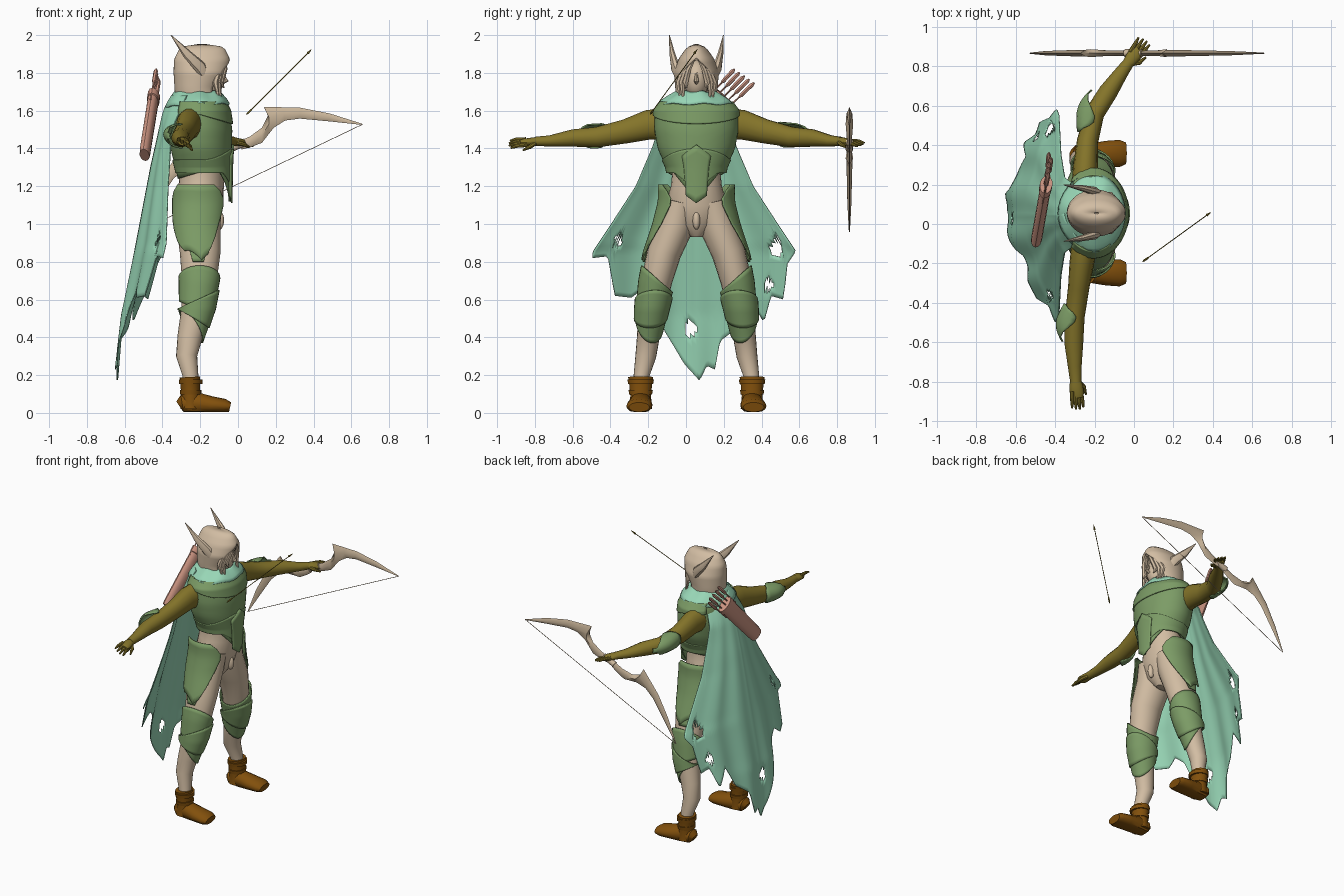
import bpy, bmesh, math, random
from mathutils import Vector as V

if "Cube" in bpy.data.objects:
    bpy.data.objects.remove(bpy.data.objects["Cube"])

random.seed(4)
CY = 0.055                       # body symmetry plane
pi, sin, cos = math.pi, math.sin, math.cos


def material(name, hexa):
    m = bpy.data.materials.new(name)
    c = [int(hexa[i:i + 2], 16) / 255 for i in (0, 2, 4)]
    m.diffuse_color = [*[((k + .055) / 1.055) ** 2.4 for k in c], 1]
    m.use_nodes = True
    m.node_tree.nodes["Principled BSDF"].inputs["Base Color"].default_value = m.diffuse_color
    return m


TAN = material("tan", "D2BDA3")
GREEN = material("leaf green", "7C9C66")
OLIVE = material("olive", "85752A")
BROWN = material("boot brown", "82500C")
MINT = material("mint", "98D6B6")
SALMON = material("salmon", "CF9784")
WOOD = material("bow wood", "CDB89C")


def build(name, verts, faces, mat, thick=0.0, angle=40):
    me = bpy.data.meshes.new(name)
    me.from_pydata([tuple(v) for v in verts], [], faces)
    bm = bmesh.new()
    bm.from_mesh(me)
    bmesh.ops.remove_doubles(bm, verts=bm.verts, dist=0.0004)
    bmesh.ops.recalc_face_normals(bm, faces=bm.faces)
    bm.to_mesh(me)
    bm.free()
    me.shade_smooth()
    me.set_sharp_from_angle(angle=math.radians(angle))
    me.materials.append(mat)
    ob = bpy.data.objects.new(name, me)
    bpy.context.collection.objects.link(ob)
    if thick:
        md = ob.modifiers.new("thickness", 'SOLIDIFY')
        md.thickness, md.offset = thick, 0
    return ob


def table(rows, k):
    """Linear lookup in rows of (key, value, ...); clamped at the ends."""
    rows = sorted(rows)
    if k <= rows[0][0]:
        return rows[0][1:]
    for a, b in zip(rows, rows[1:]):
        if k <= b[0]:
            t = (k - a[0]) / (b[0] - a[0])
            return [p + (q - p) * t for p, q in zip(a[1:], b[1:])]
    return rows[-1][1:]


def shell(name, f, nu, nv, mat, thick=0.008, keep=None):
    """Sheet from f(u, v) with u, v in 0..1."""
    vs = [V(f(i / nu, j / nv)) for j in range(nv + 1) for i in range(nu + 1)]
    w = nu + 1
    fs = [(j * w + i, j * w + i + 1, j * w + w + i + 1, j * w + w + i) for j in range(nv) for i in range(nu)]
    if keep:
        fs = [q for q in fs if keep(sum((vs[k] for k in q), V()) / 4)]
    return build(name, vs, fs, mat, thick)


def tube(name, pts, radii, mat, n=14, floor=None):
    """Capped tube; each radius is a number or (horizontal, vertical / x, y)."""
    pts = [V(p) for p in pts]
    ax = pts[-1] - pts[0]
    ref = V((0, 0, 1)) if abs(ax.normalized().z) < .8 else V((0, 1, 0))
    vs = []
    for i, p in enumerate(pts):
        t = (pts[min(i + 1, len(pts) - 1)] - pts[max(i - 1, 0)]).normalized()
        a = ref.cross(t).normalized()
        b = t.cross(a)
        r = radii[i] if isinstance(radii[i], tuple) else (radii[i],) * 2
        for k in range(n):
            q = p + a * r[0] * cos(2 * pi * k / n) + b * r[1] * sin(2 * pi * k / n)
            if floor is not None:
                q.z = max(q.z, floor)
            vs.append(q)
    fs = [(j * n + k, j * n + (k + 1) % n, j * n + n + (k + 1) % n, j * n + n + k)
          for j in range(len(pts) - 1) for k in range(n)]
    fs += [tuple(range(n)), tuple(range(len(vs) - n, len(vs)))]
    return build(name, vs, fs, mat)


def ball(name, c, r, mat):
    zs = [sin(-pi / 2 + pi * k / 10) for k in range(11)]
    return tube(name, [(c[0], c[1], c[2] + r[2] * z) for z in zs],
                [(r[0] * max((1 - z * z), 1e-6) ** .5, r[1] * max((1 - z * z), 1e-6) ** .5) for z in zs], mat, 16)


# ---- body under the armour
body = [(.93, -.2, .05, .03), (.99, -.2, .1, .11), (1.1, -.205, .128, .165), (1.2, -.195, .12, .135),
        (1.3, -.19, .115, .125), (1.5, -.2, .12, .17), (1.61, -.2, .1, .16), (1.67, -.2, .06, .07), (1.78, -.19, .05, .05)]
tube("body", [(b[1], CY, b[0]) for b in body], [b[2:] for b in body], TAN, 24)
ball("groin", (-.098, CY, 1.02), (.024, .02, .05), TAN)

# ---- torso armour: (z, centre x, rx, ry)
chest = [(1.1, -.165, .12, .12), (1.2, -.175, .13, .135), (1.3, -.185, .142, .155), (1.4, -.195, .157, .2),
         (1.5, -.2, .165, .218), (1.6, -.205, .155, .215), (1.66, -.21, .13, .17)]


def armour(name, lo, hi, off, t0=-pi, t1=pi, nu=48, nv=14):
    def f(u, v):
        t = t0 + (t1 - t0) * u
        z = lo(t) + (hi(t) - lo(t)) * v
        cx, rx, ry = table(chest, z)
        return cx + (rx + off) * cos(t), CY + (ry + off) * sin(t), z
    shell(name, f, nu, nv, GREEN, 0.01)


armour("breastplate", lambda t: 1.28 - .16 * max(0, 1 - abs(t) / .95) - .04 * max(0, -cos(t)), lambda t: 1.645, 0)
armour("shoulder_mantle", lambda t: 1.58 - .05 * max(0, cos(t)), lambda t: 1.645, .009, -2.3, 2.3)
armour("waist_band", lambda t: 1.27 - .09 * max(0, 1 - abs(t) / .8), lambda t: 1.34 + .06 * max(0, cos(t)) ** 2, .006)
armour("front_tab", lambda t: 1.11 + .1 * abs(t), lambda t: 1.42 - .15 * abs(t), .012, -.4, .4, 10, 8)


# ---- mint collar and tattered cape
def collar(u, v):
    t = 2 * pi * u
    back = max(0, -cos(t))
    return (-.205 + (.158 + .02 * back - .055 * v) * cos(t), CY + (.198 - .1 * v) * sin(t),
            1.635 - .015 * back + (.065 + .02 * back) * v ** .8 + .005 * sin(7 * t))


shell("collar", collar, 36, 5, MINT)
half = [(1.68, .13), (1.5, .19), (1.4, .225), (1.2, .31), (1.0, .44), (.85, .54)]
mid_x = [(1.7, -.34), (1.6, -.395), (1.3, -.465), (.52, -.62), (.17, -.65)]
edge_x = [(1.68, -.27), (1.5, -.35), (1.2, -.37), (.9, -.38), (.6, -.45), (.17, -.6)]
hem = [(-1, .82), (-.85, .83), (-.78, .62), (-.62, .61), (-.5, .66), (-.38, .6), (-.3, .44), (-.1, .26), (.05, .17),
       (.12, .25), (.2, .23), (.25, .38), (.42, .45), (.55, .6), (.68, .48), (.75, .62), (.88, .6), (.9, .78), (1, .86)]
holes = [(.48, .87, .035), (.025, .45, .028), (-.355, .91, .022), (.44, .68, .02)]


def cape(u, v):
    s = 2 * u - 1
    z = 1.68 + (table(hem, s)[0] - 1.68) * v
    e, m = table(edge_x, z)[0], table(mid_x, z)[0]
    return (e + (m - e) * (.6 * (1 - s * s) + .4 * (1 - abs(s))) + .012 * v * cos(s * 15) * (1 - s * s),
            .045 + s * table(half, z)[0], z)


shell("cape", cape, 90, 44, MINT, .006,
      lambda c: all((c.y - h[0]) ** 2 + ((c.z - h[1]) * .7) ** 2 > h[2] ** 2 for h in holes))

# ---- head, hood, hair and ears
ball("face", (-.165, CY, 1.765), (.09, .068, .105), TAN)
tube("nose", [(-.085, CY, 1.80), (-.062, CY, 1.755), (-.085, CY, 1.745)], [.006, .013, .008], TAN, 8)
hood_rows = [(1.65, -.215, .11, .1), (1.72, -.215, .115, .106), (1.8, -.195, .14, .113), (1.87, -.19, .143, .09),
             (1.92, -.19, .118, .055), (1.945, -.19, .085, .024), (1.948, -.19, .01, .004)]
opening = [(1.65, .85), (1.75, .85), (1.82, .6), (1.88, 0)]


def hood(u, v):
    z = 1.65 + .298 * v
    w = table(opening, z)[0]
    cx, rx, ry = table(hood_rows, z)
    t = w + (2 * pi - 2 * w) * u
    return cx + rx * cos(t), CY + ry * sin(t), z


shell("hood", hood, 36, 22, TAN, .012)
for sd in (-1, 1):
    for k, (s, z1) in enumerate([(.05, 1.72), (.068, 1.63), (.085, 1.65)]):
        tube("hair_strand", [(-.065 - .01 * k, CY + sd * .012, 1.87), (-.07 - .015 * k, CY + sd * s * .8, 1.82),
                             (-.09 - .015 * k, CY + sd * (s + .008), 1.75), (-.075 - .012 * k, CY + sd * s, z1)],
             [.006, .014, .016, .003], TAN, 6)
    tube("ear", [(-.165, CY + sd * .09, 1.765), (-.2, CY + sd * .112, 1.83), (-.27, CY + sd * .128, 1.9),
                 (-.355, CY + sd * .143, 2.0)], [(.014, .02), (.022, .033), (.015, .024), (.002, .002)], TAN, 8)

# ---- legs: (z, sideways, centre x, rx, ry)
leg = [(1.12, .085, -.205, .12, .095), (1.0, .11, -.21, .118, .1), (.85, .17, -.2, .108, .09), (.7, .21, -.205, .092, .082),
       (.55, .235, -.22, .08, .072), (.4, .255, -.255, .066, .06), (.3, .268, -.272, .056, .055),
       (.2, .29, -.252, .042, .042), (.1, .295, -.25, .04, .04)]


def leg_plate(name, sd, lo, hi, wide, off, flare=0.0, mid=pi / 2):
    """Plate on the leg; angle 0 is forward, pi/2 is the outside."""
    def f(u, v):
        t = mid + (2 * u - 1) * wide(v)
        z = lo(t) + (hi(t) - lo(t)) * v
        s, cx, rx, ry = table(leg, z)
        o = off + flare * v
        return cx + (rx + o) * cos(t), CY + sd * (s + (ry + o) * sin(t)), z
    shell(name, f, 28, 10, GREEN, 0.008)


for sd in (-1, 1):
    tube("leg", [(r[2], CY + sd * r[1], r[0]) for r in leg], [r[3:] for r in leg], TAN, 20)
    leg_plate("thigh_plate", sd, lambda t: .81 + .05 * abs(sin(2.5 * (t - 1.5))), lambda t: 1.21,
              lambda v: table([(0, .5), (.15, .8), (.4, 1.05), (.75, 1.35), (.85, 1.25), (1, .75)], v)[0], .02, 0, 1.75)
    leg_plate("thigh_under_plate", sd, lambda t: .8, lambda t: 1.0, lambda v: .25 + .5 * v, .012, 0, 1.65)
    leg_plate("knee_upper", sd, lambda t: .55 - .04 * cos(t), lambda t: .71 + .07 * sin(t), lambda v: pi, .01, .004)
    leg_plate("knee_band", sd, lambda t: .5 - .05 * cos(t), lambda t: .6 + .05 * cos(t), lambda v: pi, .018, .003)
    leg_plate("shin_guard", sd, lambda t: .46 - .09 * cos(t + .4), lambda t: .55, lambda v: pi, .009, .006)
    # boots
    y = CY + sd * .295
    tube("boot_shaft", [(-.25, y, .02), (-.25, y, .09), (-.253, y, .15), (-.255, y, .19)],
         [(.055, .062), (.05, .056), (.052, .062), (.054, .068)], BROWN)
    tube("boot_foot", [(-.31, y, .035), (-.295, y, .045), (-.22, y, .05), (-.14, y + sd * .004, .042),
                       (-.07, y + sd * .008, .036), (-.042, y + sd * .008, .03)],
         [(.03, .03), (.05, .05), (.058, .06), (.067, .046), (.068, .038), (.055, .026)], BROWN, 16, floor=0.005)
    for z, r in ((.165, .068), (.11, .062)):
        tube("boot_strap", [(-.25, y, z - .012), (-.25, y, z + .012)], [(r * .9, r), (r * .9, r + .004)], BROWN)

# ---- arms and hands
arms = {"right": [(-.25, -.1, 1.53), (-.265, -.2, 1.525), (-.28, -.32, 1.49), (-.3, -.47, 1.46), (-.305, -.6, 1.455),
                  (-.3, -.72, 1.44), (-.295, -.8, 1.437)],
        "left": [(-.25, .2, 1.53), (-.245, .3, 1.525), (-.235, .42, 1.49), (-.2, .56, 1.46), (-.13, .67, 1.455),
                 (-.065, .765, 1.44), (-.025, .82, 1.437)]}
for side, path in arms.items():
    tube(side + "_arm", path, [(.066, .088), (.062, .08), (.054, .065), (.05, .055), (.048, .047), (.035, .03), (.028, .025)], OLIVE)
    w, d = V(path[-1]), (V(path[-1]) - V(path[-3])).normalized()
    d = V((d.x + .05, d.y, -.09)).normalized()
    # knuckle direction: the right hand is tilted, thumb forward and down
    n = V((.75, .1, -.5)).normalized() if side == "right" else V((.75, -.55, -.25)).normalized()
    b3 = d.cross(n)
    tube(side + "_palm", [w - d * .02, w + d * .02, w + d * .06, w + d * .08],
         [(.026, .022), (.034, .022), (.036, .02), (.028, .015)], OLIVE)
    for k in range(4):
        a = w + d * .065 + n * (.026 - .018 * k)
        b = a + d * (.078 - .008 * abs(k - 1.3)) + n * (.005 - .005 * k) + V((0, 0, -.006))
        tube(side + "_finger", [a - d * .02, (a + b) / 2 + V((0, 0, .004)), b], [.011, .01, .005], OLIVE, 8)
    tube(side + "_thumb", [w + n * .015, w + n * .045 + d * .03, w + n * .055 + d * .07 + V((0, 0, -.01))], [.013, .012, .005], OLIVE, 8)
# elbow guards wrapped over the back of each arm
for name, a, b, out in (("right_elbow_guard", (-.295, -.4, 1.47), (-.305, -.59, 1.46), V((-1, -.1, .1))),
                        ("left_elbow_guard", (-.235, .44, 1.48), (-.165, .65, 1.46), V((-.85, .5, .1)))):
    a, b = V(a), V(b)

    def guard(u, v):
        ang = (2 * u - 1) * (.25 + 1.4 * sin(pi * min(1, v * 1.1 + .05)))
        r = .058 + .035 * sin(pi * v)
        return a.lerp(b, v) + out.normalized() * r * cos(ang) + V((0, 0, 1)) * .062 * sin(ang)
    shell(name, guard, 10, 8, GREEN)

# ---- bow: upper limb outline, reflected across the grip axis
M, D = V((.065, 1.245)), V((.902, .432))
outer = [(0, 1.437), (.063, 1.463), (.127, 1.51), (.158, 1.574), (.137, 1.62), (.235, 1.618), (.327, 1.616), (.486, 1.585), (.66, 1.53)]
inner = [(.02, 1.395), (.063, 1.405), (.127, 1.43), (.169, 1.484), (.19, 1.51), (.25, 1.548), (.327, 1.558), (.486, 1.543), (.655, 1.525)]
wide = [.016, .013, .015, .02, .017, .016, .014, .011, .003]
for end in (1, -1):
    vs = []
    for o, i, w in zip(outer, inner, wide):
        o, i = V(o), V(i)
        for p, yy in ((o, 0), ((o + i) / 2, w), (i, 0), ((o + i) / 2, -w)):
            if end < 0:
                p = p - 2 * (p - M).dot(D) * D
            vs.append((p.x, .865 + yy, p.y))
    fs = [(4 * j + k, 4 * j + (k + 1) % 4, 4 * j + 4 + (k + 1) % 4, 4 * j + 4 + k) for j in range(8) for k in range(4)]
    build("bow_limb", vs, fs + [(0, 1, 2, 3), (32, 33, 34, 35)], WOOD, angle=70)
tip = V((.66, 1.528))
low = tip - 2 * (tip - M).dot(D) * D
tube("bow_grip", [(-.045, .865, 1.395), (.04, .865, 1.435)], [.02, .02], WOOD, 10)
tube("bow_string", [(tip.x, .865, tip.y), (low.x, .865, low.y)], [.002, .002], WOOD, 6)


# ---- quiver and arrows
def arrow(name, a, b, mat, r):
    a, b = V(a), V(b)
    tube(name, [a, a.lerp(b, .02), a.lerp(b, .07), a.lerp(b, .08), a.lerp(b, .93), a.lerp(b, .94), b],
         [r, r * 2.2, r * 2.2, r, r, r * 3, r * .3], mat, 6)


arrow("loose_arrow", (.045, -.19, 1.58), (.39, .06, 1.925), OLIVE, .0024)
qa, qb = V((-.495, -.085, 1.365)), V((-.445, .2, 1.68))
tube("quiver", [qa, qa.lerp(qb, .05), qa.lerp(qb, .9), qa.lerp(qb, .91), qb],
     [(.026, .046), (.028, .05), (.028, .057), (.032, .062), (.032, .062)], SALMON, 12)
for k in range(5):
    s = (k - 2) * .02
    a = qb + V((random.uniform(-.015, .015), s, -s)) - (qb - qa) * .2
    e = qb + V((.02 + random.uniform(-.01, .01), .11 + 1.3 * s, .105 - .9 * s))
    tube("quiver_arrow", [a, a.lerp(e, .55), a.lerp(e, .6), a.lerp(e, .93), e], [.005, .005, .011, .012, .004], SALMON, 6)
